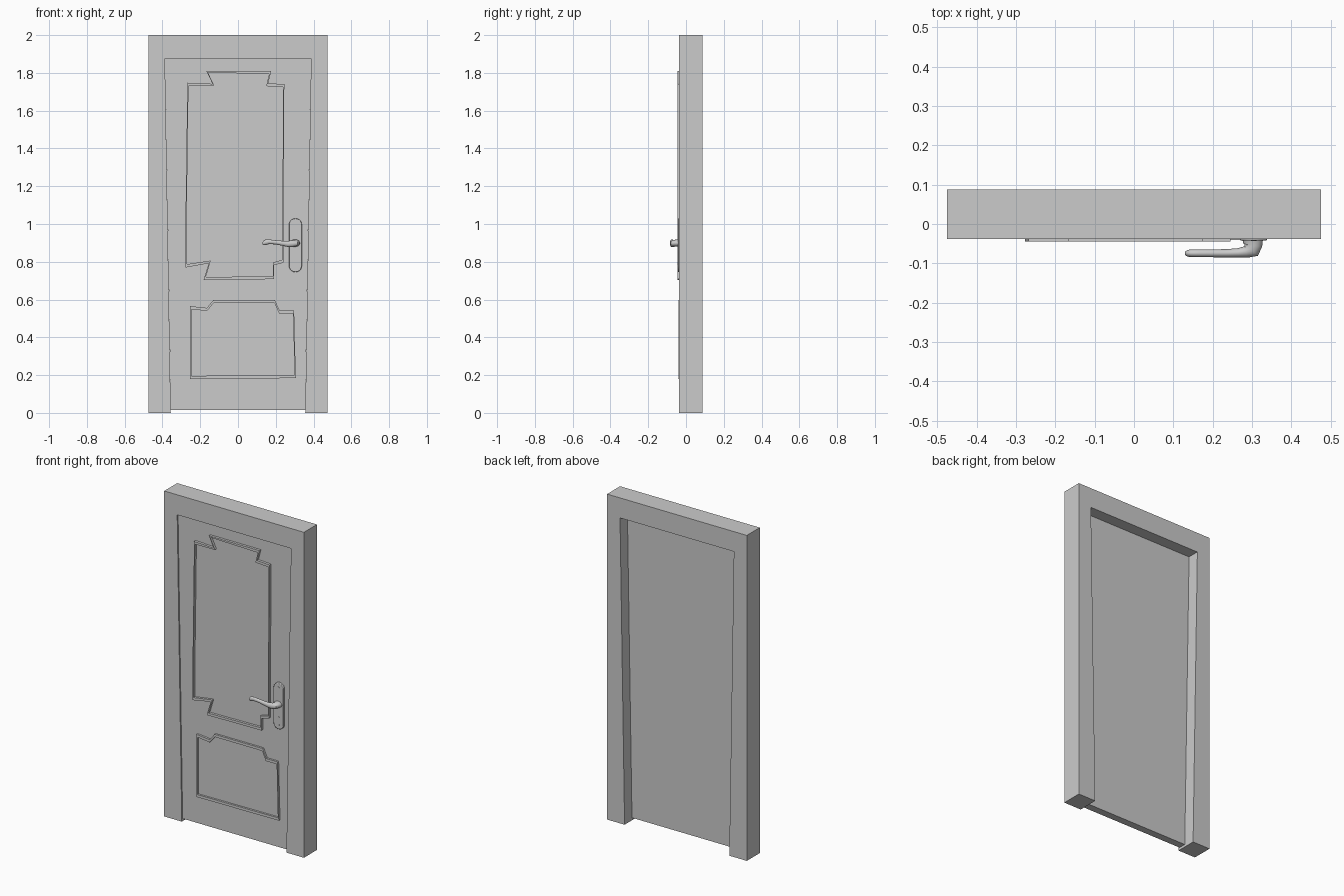
import bpy, bmesh, math
from mathutils import Vector

if "Cube" in bpy.data.objects:
    bpy.data.objects.remove(bpy.data.objects["Cube"])


def add_object(name, bm):
    bmesh.ops.recalc_face_normals(bm, faces=bm.faces[:])
    mesh = bpy.data.meshes.new(name)
    bm.to_mesh(mesh)
    bm.free()
    obj = bpy.data.objects.new(name, mesh)
    bpy.context.collection.objects.link(obj)
    return obj


def prism(name, outline, y0, y1):
    """Solid from an x-z outline, running from y0 to y1."""
    bm = bmesh.new()
    face = bm.faces.new([bm.verts.new((x, y0, z)) for x, z in outline])
    ext = bmesh.ops.extrude_face_region(bm, geom=[face])["geom"]
    verts = [v for v in ext if isinstance(v, bmesh.types.BMVert)]
    bmesh.ops.translate(bm, verts=verts, vec=(0, y1 - y0, 0))
    return add_object(name, bm)


def inset(outline, dx, dz):
    """Mitred inward offset of a clockwise outline, dx sideways and dz vertically."""
    k = dx / dz
    pts = [Vector((x, z * k)) for x, z in outline]
    result = []
    for i, p in enumerate(pts):
        a = (p - pts[i - 1]).normalized()
        b = (pts[(i + 1) % len(pts)] - p).normalized()
        na, nb = Vector((a.y, -a.x)), Vector((b.y, -b.x))
        q = p + (na + nb) * dx / max(1 + na.dot(nb), 0.4)
        result.append((q.x, q.y / k))
    return result


def moulding(name, outline, y0, y1):
    """Raised ring that follows a closed outline."""
    bm = bmesh.new()
    inner = inset(outline, 0.006, 0.016)
    loops = [[bm.verts.new((x, y, z)) for x, z in pts]
             for pts, y in ((outline, y0), (outline, y1), (inner, y1), (inner, y0))]
    n = len(outline)
    for a, b in zip(loops, loops[1:] + loops[:1]):
        for i in range(n):
            j = (i + 1) % n
            bm.faces.new((a[i], a[j], b[j], b[i]))
    return add_object(name, bm)


def stadium(cx, z0, z1, r, steps=10):
    """Upright slot outline with round ends."""
    pts = []
    for start, cz in ((0, z1 - r), (math.pi, z0 + r)):
        for i in range(steps + 1):
            a = start + math.pi * i / steps
            pts.append((cx + r * math.cos(a), cz + r * math.sin(a)))
    return pts


FRONT, BACK = -0.038, 0.088
SLAB_FRONT, SLAB_BACK = -0.029, 0.016

# Frame, with an opening that narrows slightly towards the floor
prism("door_frame", [(-0.475, 0), (-0.475, 2), (0.475, 2), (0.475, 0),
                     (0.356, 0), (0.387, 1.877), (-0.387, 1.877), (-0.356, 0)], FRONT, BACK)

# Door leaf
prism("door_leaf", [(-0.356, 0.015), (-0.387, 1.877), (0.387, 1.877), (0.356, 0.015)],
      SLAB_FRONT, SLAB_BACK)

# Panel mouldings
moulding("upper_moulding", [
    (-0.277, 1.09), (-0.268, 1.748), (-0.135, 1.742), (-0.168, 1.81), (0.176, 1.81),
    (0.160, 1.745), (0.245, 1.74), (0.240, 0.795), (0.190, 0.782), (0.190, 0.708),
    (-0.182, 0.704), (-0.155, 0.792), (-0.277, 0.770)], SLAB_FRONT + 0.002, -0.044)
moulding("lower_moulding", [
    (-0.253, 0.18), (-0.253, 0.565), (-0.165, 0.556), (-0.130, 0.598), (0.195, 0.598),
    (0.220, 0.543), (0.297, 0.543), (0.306, 0.184)], SLAB_FRONT + 0.002, -0.041)

# Handle plate with a softened front edge
plate = prism("handle_plate", stadium(0.304, 0.745, 1.03, 0.034), SLAB_FRONT + 0.002, -0.042)
bevel = plate.modifiers.new("soft_edge", 'BEVEL')
bevel.width = 0.003
bevel.segments = 2

# Screws and keyhole escutcheon on the plate
for name, z, r in (("top_screw", 1.0, 0.007), ("bottom_screw", 0.773, 0.007),
                   ("keyhole_cover", 0.815, 0.009)):
    prism(name, stadium(0.304, z - r, z + r, r * 0.999, 6), -0.040, -0.0435)

# Lever: rings swept along a path of (x, y, z, in-plane radius, vertical radius)
path = [(0.302, -0.036, 0.899, 0.027, 0.021), (0.302, -0.045, 0.899, 0.025, 0.019),
        (0.302, -0.054, 0.899, 0.024, 0.018), (0.298, -0.064, 0.898, 0.024, 0.018),
        (0.285, -0.071, 0.895, 0.015, 0.018), (0.265, -0.0735, 0.894, 0.012, 0.016),
        (0.235, -0.0745, 0.898, 0.0105, 0.013), (0.200, -0.0745, 0.903, 0.010, 0.011),
        (0.165, -0.0745, 0.906, 0.010, 0.012), (0.145, -0.0745, 0.903, 0.010, 0.014),
        (0.135, -0.0745, 0.900, 0.008, 0.012), (0.130, -0.0745, 0.898, 0.004, 0.006)]
angles = [90, 90, 82, 45, 15, 5, 0, 0, 0, 0, 0, 0]  # heading: 90 = outwards, 0 = sideways
bm = bmesh.new()
rings = []
for (x, y, z, r, rz), deg in zip(path, angles):
    a = math.radians(deg)
    side = Vector((math.sin(a), -math.cos(a), 0))
    rings.append([bm.verts.new(Vector((x, y, z)) + side * r * math.cos(t) +
                               Vector((0, 0, rz * math.sin(t))))
                  for t in (math.tau * i / 20 for i in range(20))])
for a, b in zip(rings, rings[1:]):
    for i in range(20):
        j = (i + 1) % 20
        bm.faces.new((a[i], a[j], b[j], b[i]))
bm.faces.new(rings[0])
bm.faces.new(rings[-1])
lever = add_object("handle_lever", bm)

# Smooth the rounded hardware only
for obj in (plate, lever):
    bpy.ops.object.select_all(action='DESELECT')
    obj.select_set(True)
    bpy.context.view_layer.objects.active = obj
    bpy.ops.object.shade_smooth_by_angle(angle=math.radians(40))
